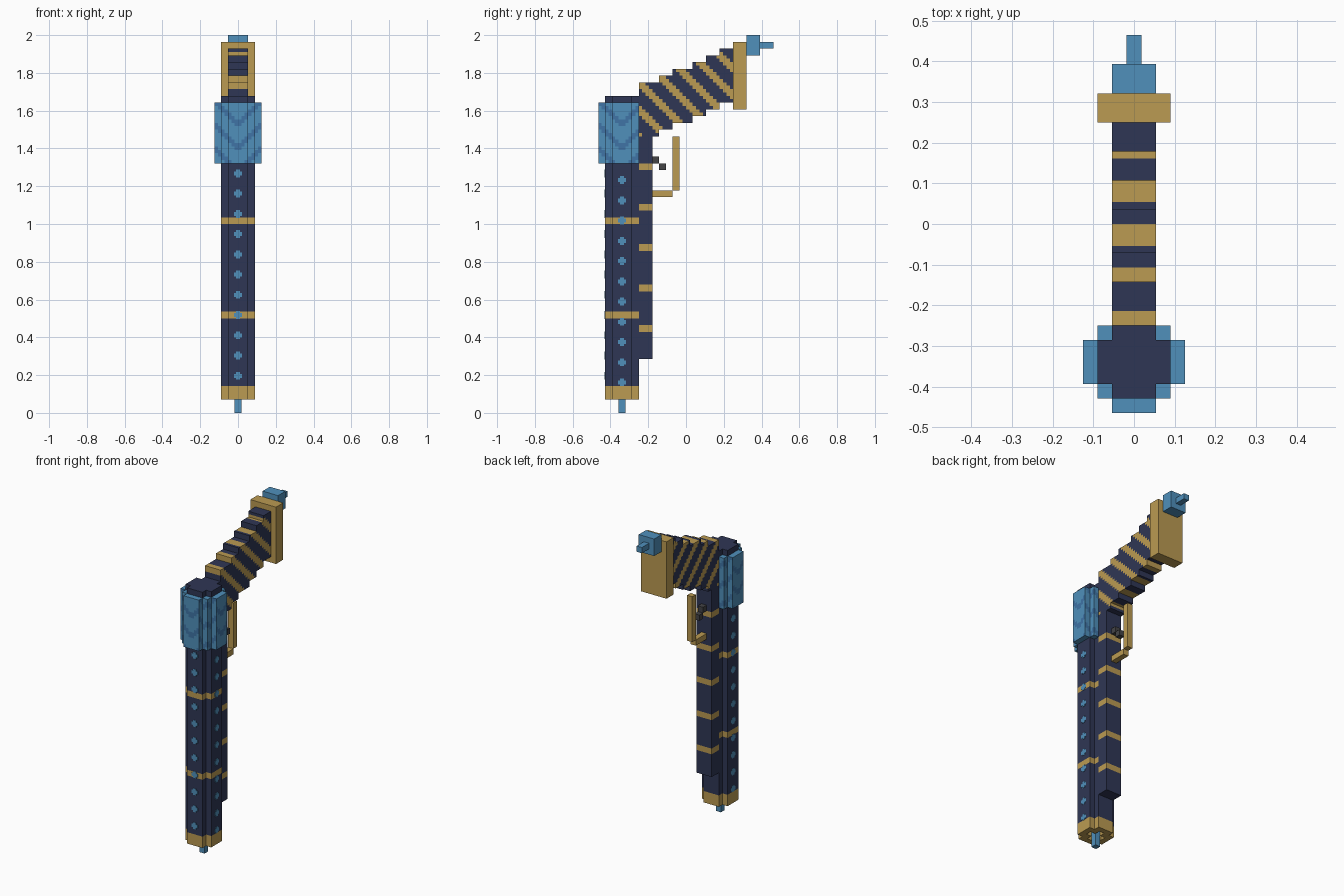
import bpy, bmesh, math
from mathutils import Vector, Matrix

cube = bpy.data.objects.get("Cube")
if cube:
    bpy.data.objects.remove(cube, do_unlink=True)

V = 1 / 28          # one block; all sizes below are in blocks
BY = -9.5           # barrel axis in y


def material(name, rgb):
    m = bpy.data.materials.new(name)
    m.use_nodes = True
    m.diffuse_color = (*rgb, 1)
    m.node_tree.nodes["Principled BSDF"].inputs["Base Color"].default_value = (*rgb, 1)
    return m


NAVY = material("navy", (0.028, 0.037, 0.09))
GOLD = material("gold", (0.497, 0.328, 0.085))
BLUE = material("light_blue", (0.08, 0.28, 0.5))
DEEP = material("deep_blue", (0.05, 0.174, 0.38))
GREY = material("dark_grey", (0.058, 0.058, 0.062))


def finish(bm, name, mats):
    bmesh.ops.recalc_face_normals(bm, faces=bm.faces[:])
    bmesh.ops.scale(bm, vec=(V, V, V), verts=bm.verts[:])
    me = bpy.data.meshes.new(name)
    bm.to_mesh(me)
    bm.free()
    for m in mats:
        me.materials.append(m)
    ob = bpy.data.objects.new(name, me)
    bpy.context.collection.objects.link(ob)
    return ob


def add_box(bm, lo, hi):
    lo, hi = Vector(lo), Vector(hi)
    mat = Matrix.Translation((lo + hi) / 2) @ Matrix.Diagonal((*(hi - lo), 1))
    bmesh.ops.create_cube(bm, size=1, matrix=mat)


def boxes(name, spans, mat):
    bm = bmesh.new()
    for lo, hi in spans:
        add_box(bm, lo, hi)
    return finish(bm, name, [mat])


def prism(points, depth):
    """Extrude a closed outline of 3D points along a vector."""
    bm = bmesh.new()
    face = bm.faces.new([bm.verts.new(p) for p in points])
    ext = bmesh.ops.extrude_face_region(bm, geom=[face], use_keep_orig=True)
    verts = [g for g in ext["geom"] if isinstance(g, bmesh.types.BMVert)]
    bmesh.ops.translate(bm, vec=depth, verts=verts)
    bmesh.ops.triangulate(bm, faces=[f for f in bm.faces if len(f.verts) > 4])
    return bm


def cut(bm, axis, positions):
    n = Vector([float(i == axis) for i in range(3)])
    for p in positions:
        geom = bm.verts[:] + bm.edges[:] + bm.faces[:]
        bmesh.ops.bisect_plane(bm, geom=geom, plane_co=n * p, plane_no=n, dist=1e-4)


def halves(a, b):
    return [a + i * 0.5 for i in range(int((b - a) * 2) + 1)]


def paint(bm, rule):
    """Colour faces by a rule on the half-block cell they lie in."""
    bmesh.ops.recalc_face_normals(bm, faces=bm.faces[:])
    for f in bm.faces:
        c = f.calc_center_median() - f.normal * 0.25
        cell = Vector([math.floor(k * 2) / 2 + 0.25 for k in c])
        f.material_index = int(rule(cell, f.normal))


def stepped_disc(quarter, z):
    pts = []
    for _ in range(4):
        pts += quarter
        quarter = [(-y, x) for x, y in quarter]
    return [(x, y + BY, z) for x, y in pts]


# Barrel with two gold rings
bm = prism(stepped_disc([(2.5, 1.5), (1.5, 1.5), (1.5, 2.5)], 4), (0, 0, 43))
cut(bm, 2, (14, 15, 28, 29))
paint(bm, lambda c, n: 14 < c.z < 15 or 28 < c.z < 29)
finish(bm, "barrel", [NAVY, GOLD])

# Hollow gold muzzle and its pin
ring = []
for s in (-1, 1):
    a, b = sorted((1.5 * s, 2.5 * s))
    ring.append(((-1.5, BY + a, 2), (1.5, BY + b, 4)))
    ring.append(((a, BY - 1.5, 2), (b, BY + 1.5, 4)))
    for t in (-1, 1):
        x, y = s, BY + t
        ring.append(((x - 0.5, y - 0.5, 2), (x + 0.5, y + 0.5, 4)))
boxes("muzzle", ring, GOLD)
boxes("muzzle_pin", [((-0.5, BY - 0.5, 0), (0.5, BY + 0.5, 4))], BLUE)

# Blue studs on the barrel, as thin plus-shaped plates
T = 0.05
studs = []
for i in range(11):
    for w, h in ((0.58, 0.3), (0.3, 0.58)):
        z = 5.5 + 3 * i
        studs.append(((-w, BY - 2.5 - T, z - h), (w, BY - 2.5 + T, z + h)))
        z = 4.5 + 3 * i
        lo = max(z - h, 4)
        for s in (-2.5, 2.5):
            studs.append(((s - T, BY - w, lo), (s + T, BY + w, z + h)))
boxes("barrel_studs", studs, BLUE)

# Drum with chevron stripes
outline = stepped_disc([(3.5, 1.5), (2.5, 1.5), (2.5, 2.5), (1.5, 2.5), (1.5, 3.5)], 37)
bm = prism([p for p in outline if p[1] < BY + 3], (0, 0, 9))
cut(bm, 2, halves(37.5, 45.5))
cut(bm, 0, halves(-3, 3))
cut(bm, 1, halves(-12.5, -7.5))


def chevron(c, n):
    if abs(n.z) > 0.5:
        return False
    t = c.x if abs(n.y) > 0.5 else c.y - BY
    return (c.z - abs(t) - 39) % 3.5 < 1


paint(bm, chevron)
finish(bm, "drum", [BLUE, DEEP])

# Under-barrel rail with gold bands
bm = bmesh.new()
add_box(bm, (-1.5, -7, 8), (1.5, -5, 41))
cut(bm, 2, [z + d for z in range(12, 37, 6) for d in (0, 1)])
paint(bm, lambda c, n: c.z > 12 and c.z % 6 < 1 and abs(n.z) < 0.5)
finish(bm, "rail", [NAVY, GOLD])

# Stepped grip with diagonal gold stripes
steps = (-7, -4, -2, 1, 3, 5, 7)
low, high = [], []
for i, (a, b) in enumerate(zip(steps, steps[1:])):
    low += [(-1.5, a, 41 + i), (-1.5, b, 41 + i)]
    high += [(-1.5, a, 49 + i), (-1.5, b, 49 + i)]
bm = prism(low + high[::-1], (3, 0, 0))
cut(bm, 1, halves(-6.5, 6.5))
cut(bm, 2, halves(41.5, 53.5))


def diagonal(c, n):
    return abs((c.y + c.z) % 4 - 2) < 0.6


paint(bm, diagonal)
finish(bm, "grip", [NAVY, GOLD])

# Butt plate, end block and knob
boxes("butt_plate", [((-2.5, 7, 45), (2.5, 9, 55))], GOLD)
boxes("end_block", [((-1.5, 9, 53), (1.5, 11, 56))], BLUE)
boxes("end_knob", [((-0.5, 11, 54), (0.5, 13, 55))], BLUE)

# Trigger and its guard
boxes("trigger_guard", [((-0.5, -5, 32), (0.5, -2, 33)),
                        ((-0.5, -2, 33), (0.5, -1, 41))], GOLD)
boxes("trigger", [((-0.5, -5, 37), (0.5, -4, 38)),
                  ((-0.5, -4, 36), (0.5, -3, 37))], GREY)
